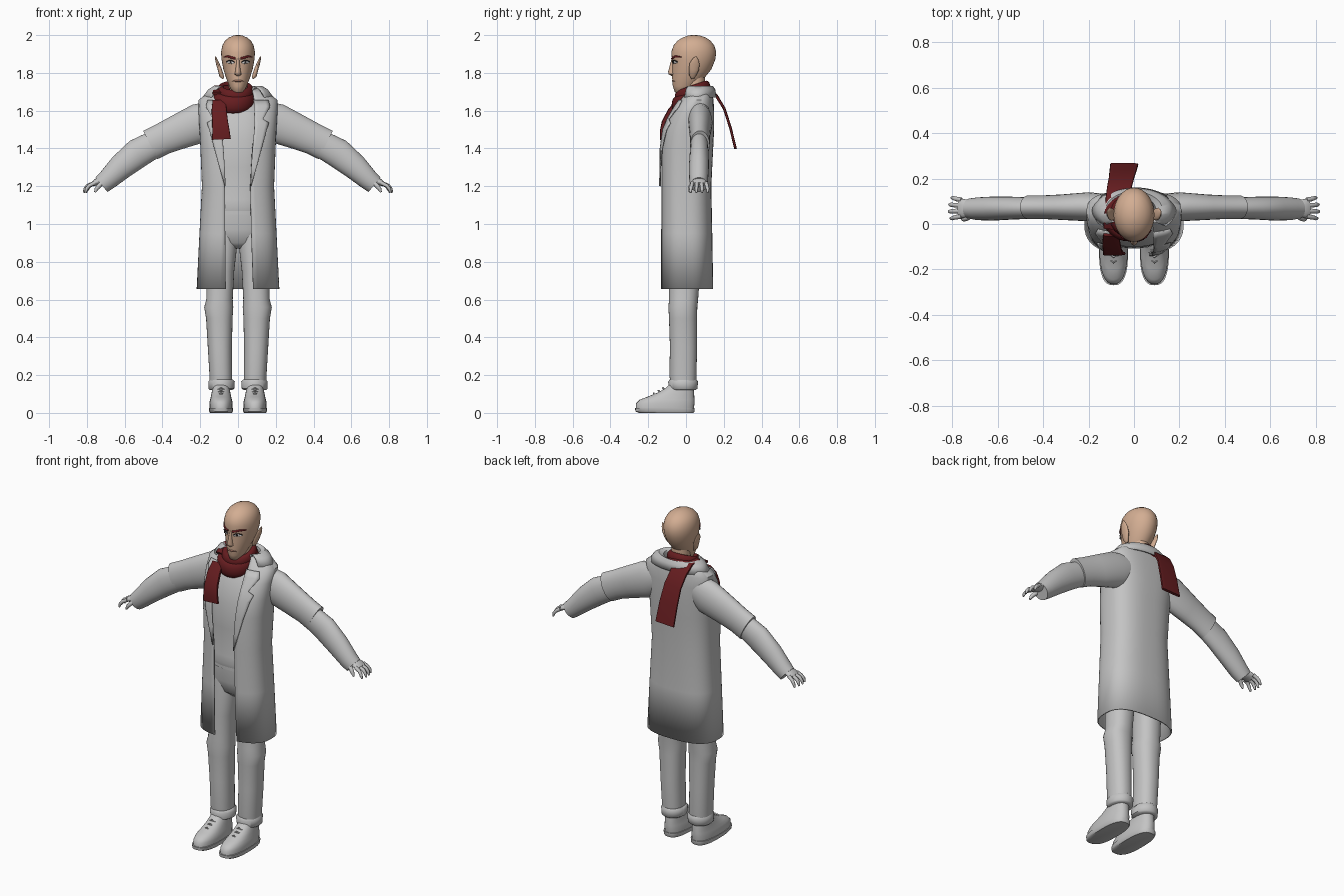
import bpy, bmesh, math
from mathutils import Vector


def material(name, rgb):
    m = bpy.data.materials.new(name)
    m.diffuse_color = (*rgb, 1)
    return m


GREY = material("cloth_grey", (0.55, 0.55, 0.55))
SKIN = material("skin", (0.65, 0.42, 0.29))
RED = material("dark_red", (0.13, 0.012, 0.014))
WHITE = material("eye_white", (0.7, 0.7, 0.7))
DARK = material("pupil_dark", (0.03, 0.025, 0.025))
LIP = material("lip", (0.42, 0.21, 0.15))


def skin(name, rings, mat, around=True, along=False, cap=True, mirror=False, thick=0, angle=50):
    """Join rings of points into a surface."""
    n, k = len(rings[0]), len(rings)
    verts = [p for r in rings for p in r]
    faces = []
    for i in range(k if along else k - 1):
        for j in range(n if around else n - 1):
            a, b = i * n, ((i + 1) % k) * n
            faces.append((a + j, a + (j + 1) % n, b + (j + 1) % n, b + j))
    if around and cap and not along:
        faces += [tuple(range(n)), tuple(range((k - 1) * n, k * n))]
    me = bpy.data.meshes.new(name)
    me.from_pydata([tuple(v) for v in verts], [], faces)
    bm = bmesh.new()
    bm.from_mesh(me)
    bmesh.ops.recalc_face_normals(bm, faces=bm.faces)
    bm.to_mesh(me)
    bm.free()
    me.materials.append(mat)
    ob = bpy.data.objects.new(name, me)
    bpy.context.collection.objects.link(ob)
    bpy.ops.object.select_all(action='DESELECT')
    ob.select_set(True)
    bpy.context.view_layer.objects.active = ob
    bpy.ops.object.shade_smooth_by_angle(angle=math.radians(angle))
    if thick:
        s = ob.modifiers.new("thickness", 'SOLIDIFY')
        s.thickness, s.offset = thick, 0
    if mirror:
        ob.modifiers.new("mirror", 'MIRROR')
    return ob


def spow(v, e):
    return math.copysign(abs(v) ** e, v)


def oval(z, cx, rx, yf, yb, e=1.0, t0=0.0, t1=None, n=32):
    """Horizontal superellipse; angle 0 faces the front."""
    cy, ry = (yf + yb) / 2, (yb - yf) / 2
    ts = ([2 * math.pi * i / n for i in range(n)] if t1 is None
          else [t0 + (t1 - t0) * i / n for i in range(n + 1)])
    return [Vector((cx + rx * spow(math.sin(t), e), cy - ry * spow(math.cos(t), e), z)) for t in ts]


def loft(name, secs, mat, e=1.0, **kw):
    return skin(name, [oval(*s, e=e) for s in secs], mat, **kw)


def tube(name, pts, mat, side=(0, 1, 0), e=1.0, n=16, loop=False, **kw):
    """Sweep ovals along points (x, y, z, half size across the path, half size along side)."""
    side, rings, k = Vector(side), [], len(pts)
    for i, p in enumerate(pts):
        a = pts[(i - 1) % k] if loop else pts[max(i - 1, 0)]
        b = pts[(i + 1) % k] if loop else pts[min(i + 1, k - 1)]
        t = (Vector(b[:3]) - Vector(a[:3])).normalized()
        nrm = t.cross(side).normalized()
        s = nrm.cross(t)
        rings.append([Vector(p[:3]) + nrm * p[3] * spow(math.cos(q), e) + s * p[4] * spow(math.sin(q), e)
                      for q in (2 * math.pi * j / n for j in range(n))])
    return skin(name, rings, mat, along=loop, **kw)


# head and neck
loft("head", [(1.69, 0, .018, -.045, -.005), (1.70, 0, .032, -.06, .02), (1.73, 0, .046, -.07, .06),
              (1.77, 0, .062, -.073, .095), (1.82, 0, .078, -.073, .135), (1.87, 0, .087, -.074, .155),
              (1.91, 0, .09, -.078, .16), (1.945, 0, .083, -.066, .15), (1.97, 0, .069, -.045, .13),
              (1.987, 0, .048, -.018, .105), (1.997, 0, .025, .01, .075), (2.0, 0, .008, .03, .055)], SKIN)
loft("neck", [(1.58, 0, .06, -.01, .1), (1.68, 0, .052, -.005, .1), (1.78, 0, .05, 0, .1)], SKIN)
loft("nose", [(1.783, 0, .008, -.076, -.05), (1.793, 0, .018, -.092, -.05), (1.805, 0, .015, -.095, -.05),
              (1.85, 0, .009, -.083, -.05), (1.885, 0, .008, -.074, -.05)], SKIN)
tube("ear", [(.078, .035, 1.77, .006, .008), (.087, .035, 1.785, .012, .018), (.097, .042, 1.82, .011, .027),
             (.108, .046, 1.85, .009, .026), (.115, .05, 1.872, .006, .016), (.12, .053, 1.887, .002, .004)],
     SKIN, mirror=True)

# face details
tube("eyebrow", [(.014, -.075, 1.876, .006, .004), (.03, -.071, 1.88, .006, .004), (.052, -.058, 1.887, .006, .004),
                 (.074, -.026, 1.884, .003, .004)], RED, n=8, mirror=True)
tube("eye", [(.02, -.069, 1.852, .003, .004), (.032, -.065, 1.856, .008, .005), (.044, -.059, 1.857, .008, .005),
             (.058, -.046, 1.856, .003, .004)], WHITE, n=10, mirror=True)
tube("eyelid", [(.018, -.072, 1.857, .002, .003), (.034, -.068, 1.866, .003, .004), (.046, -.061, 1.866, .003, .004),
                (.061, -.046, 1.859, .002, .003)], DARK, n=8, mirror=True)
tube("pupil", [(.038, -.06, 1.857, .006, .006), (.039, -.07, 1.857, .006, .006)], DARK,
     side=(1, 0, 0), n=10, mirror=True)
tube("mouth", [(-.028, -.056, 1.756, .002, .006), (-.012, -.069, 1.758, .006, .006), (.012, -.069, 1.758, .006, .006),
               (.028, -.056, 1.756, .002, .006)], LIP, n=8)

# shirt and trousers
loft("shirt", [(1.04, 0, .14, -.09, .09), (1.09, 0, .155, -.108, .105), (1.13, 0, .15, -.1, .1),
               (1.3, 0, .15, -.105, .11), (1.45, 0, .16, -.1, .11), (1.58, 0, .15, -.06, .11),
               (1.65, 0, .1, -.015, .1), (1.68, 0, .06, 0, .1)], GREY, e=.85)
loft("waistband", [(1.05, 0, .148, -.1, .095), (1.085, 0, .148, -.1, .095)], GREY, e=.85)
loft("hips", [(.87, 0, .07, -.04, .06), (.9, 0, .13, -.075, .085), (.97, 0, .16, -.092, .1),
              (1.06, 0, .145, -.095, .092)], GREY, e=.85)
loft("trouser_leg", [(.14, .09, .06, -.08, .052), (.2, .091, .06, -.088, .056), (.35, .096, .064, -.085, .058),
                     (.5, .099, .07, -.09, .058), (.56, .102, .077, -.093, .06), (.6, .098, .07, -.09, .064),
                     (.75, .094, .074, -.09, .075), (.9, .083, .08, -.085, .085), (.97, .08, .075, -.08, .085)],
     GREY, e=.9, mirror=True)
loft("trouser_cuff", [(.12, .09, .058, -.075, .05), (.128, .088, .068, -.09, .06),
                      (.165, .087, .07, -.095, .064), (.178, .088, .06, -.085, .055)], GREY, mirror=True)

# shoes
loft("shoe_sole", [(0, .09, .058, -.25, .04), (.008, .09, .063, -.268, .045), (.026, .09, .064, -.27, .045)],
     GREY, e=.75, mirror=True)
loft("shoe_upper", [(.024, .09, .061, -.266, .042), (.05, .09, .062, -.265, .045), (.07, .09, .058, -.245, .045),
                    (.085, .09, .054, -.205, .044), (.105, .09, .05, -.155, .043), (.13, .09, .046, -.11, .04),
                    (.15, .09, .043, -.09, .036)], GREY, e=.85, mirror=True)
for i in range(3):
    y, z = -.165 + .024 * i, .1 + .014 * i
    tube("shoe_lace", [(.058, y + .012, z - .012, .004, .004), (.09, y - .005, z + .004, .005, .005),
                       (.122, y + .012, z - .012, .004, .004)], GREY, n=6, mirror=True)

# long open coat: z, half width, front y, back y, left and right opening edge
COAT = [(.655, .215, -.13, .14, .065, .08), (.95, .2, -.13, .135, .068, .07), (1.2, .187, -.13, .13, .07, .065),
        (1.4, .195, -.13, .14, .095, .075), (1.5, .2, -.118, .145, .1, .09), (1.59, .205, -.078, .145, .1, .09),
        (1.655, .205, -.03, .142, .09, .085), (1.69, .16, 0, .135, .08, .08), (1.715, .1, .01, .125, .07, .07)]
CE = .75


def edge(x, rx):
    return math.asin(min(1, x / rx) ** (1 / CE))


skin("long_coat", [oval(z, 0, rx, yf, yb, CE, edge(xr, rx), 2 * math.pi - edge(xl, rx), 48)
                   for z, rx, yf, yb, xl, xr in COAT], GREY, around=False, thick=.008)


def coat_y(x, z):
    """Front surface of the coat."""
    for a, b in zip(COAT, COAT[1:]):
        if a[0] <= z <= b[0]:
            f = (z - a[0]) / (b[0] - a[0])
            rx, yf, yb = (a[i] + (b[i] - a[i]) * f for i in (1, 2, 3))
            c = math.sqrt(max(0, 1 - min(1, abs(x) / rx) ** (2 / CE)))
            return (yf + yb) / 2 - (yb - yf) / 2 * c ** CE


# lapels and turned collar
for s, nm in ((1, "left_lapel"), (-1, "right_lapel")):
    rows = [(1.2, .066, .07), (1.3, .07, .098), (1.4, .077, .125), (1.5, .086, .152), (1.535, .087, .163),
            (1.555, .087, .132), (1.62, .085, .17), (1.655, .083, .16)]
    skin(nm, [[Vector((s * (a + (b - a) * u / 4), coat_y(a + (b - a) * u / 4, z) - .01 - .004 * u / 4, z))
               for u in range(5)] for z, a, b in rows], GREY, around=False, thick=.007)
skin("collar", [oval(z, 0, rx, yf, yb, 1, .85, 2 * math.pi - .85) for z, rx, yf, yb in
                [(1.68, .085, -.01, .125), (1.72, .1, -.015, .13), (1.728, .125, -.02, .142),
                 (1.71, .155, -.03, .152), (1.67, .185, -.04, .158)]], GREY, around=False, thick=.007)

# sleeves
tube("upper_sleeve", [(.12, .072, 1.57, .085, .06), (.2, .076, 1.535, .105, .064), (.32, .074, 1.485, .092, .056),
                      (.4, .074, 1.45, .084, .052), (.465, .074, 1.418, .084, .052)], GREY, n=24, mirror=True)
tube("lower_sleeve", [(.42, .07, 1.435, .07, .046), (.53, .07, 1.375, .078, .05), (.62, .068, 1.302, .068, .053),
                      (.69, .067, 1.235, .055, .05), (.722, .068, 1.208, .05, .045)], GREY, n=24, mirror=True)

# hands
tube("palm", [(.69, .07, 1.24, .018, .025), (.72, .07, 1.23, .02, .032), (.75, .069, 1.222, .018, .042),
              (.772, .069, 1.21, .012, .04)], GREY, mirror=True)
for i, reach in enumerate((.0, .008, .006, -.004)):
    y, d = .034 + .024 * i, (i - 1.5) * .006
    tube("finger", [(.76, y, 1.217, .011, .011), (.788 + reach, y + d * .5, 1.203, .01, .01),
                    (.802 + reach, y + d, 1.185, .009, .009), (.808 + reach, y + d, 1.166, .005, .005)],
         GREY, n=8, mirror=True)
tube("thumb", [(.715, .04, 1.222, .013, .013), (.735, .026, 1.203, .012, .012), (.75, .02, 1.185, .01, .01),
               (.757, .02, 1.168, .005, .005)], GREY, n=8, mirror=True)


# scarf wound twice around the neck, with a front and a back tail
def wrap(name, cx, rx, ry, zf, zb, thick, high):
    pts = []
    for i in range(32):
        t = 2 * math.pi * i / 32
        c = math.cos(t)
        pts.append((cx + rx * math.sin(t), .035 - ry * c, (zf + zb) / 2 + (zf - zb) / 2 * c, thick, high))
    tube(name, pts, RED, side=(0, 0, 1), loop=True)


wrap("scarf_lower_wrap", -.025, .09, .085, 1.63, 1.69, .026, .046)
wrap("scarf_upper_wrap", -.015, .076, .072, 1.675, 1.725, .022, .034)
tube("scarf_front_tail", [(-.1, -.045, 1.65, .01, .035), (-.1, -.085, 1.6, .012, .04), (-.095, -.118, 1.54, .011, .042),
                          (-.09, -.13, 1.49, .009, .046), (-.088, -.13, 1.448, .008, .05)],
     RED, side=(1, 0, 0), e=.4)
tube("scarf_back_tail", [(-.09, -.02, 1.69, .009, .045), (-.085, .05, 1.725, .009, .045), (-.075, .11, 1.72, .009, .05),
                         (-.065, .16, 1.68, .008, .054), (-.055, .203, 1.61, .007, .056),
                         (-.048, .235, 1.51, .007, .06), (-.043, .262, 1.4, .007, .062)],
     RED, side=(1, 0, 0), e=.4)
